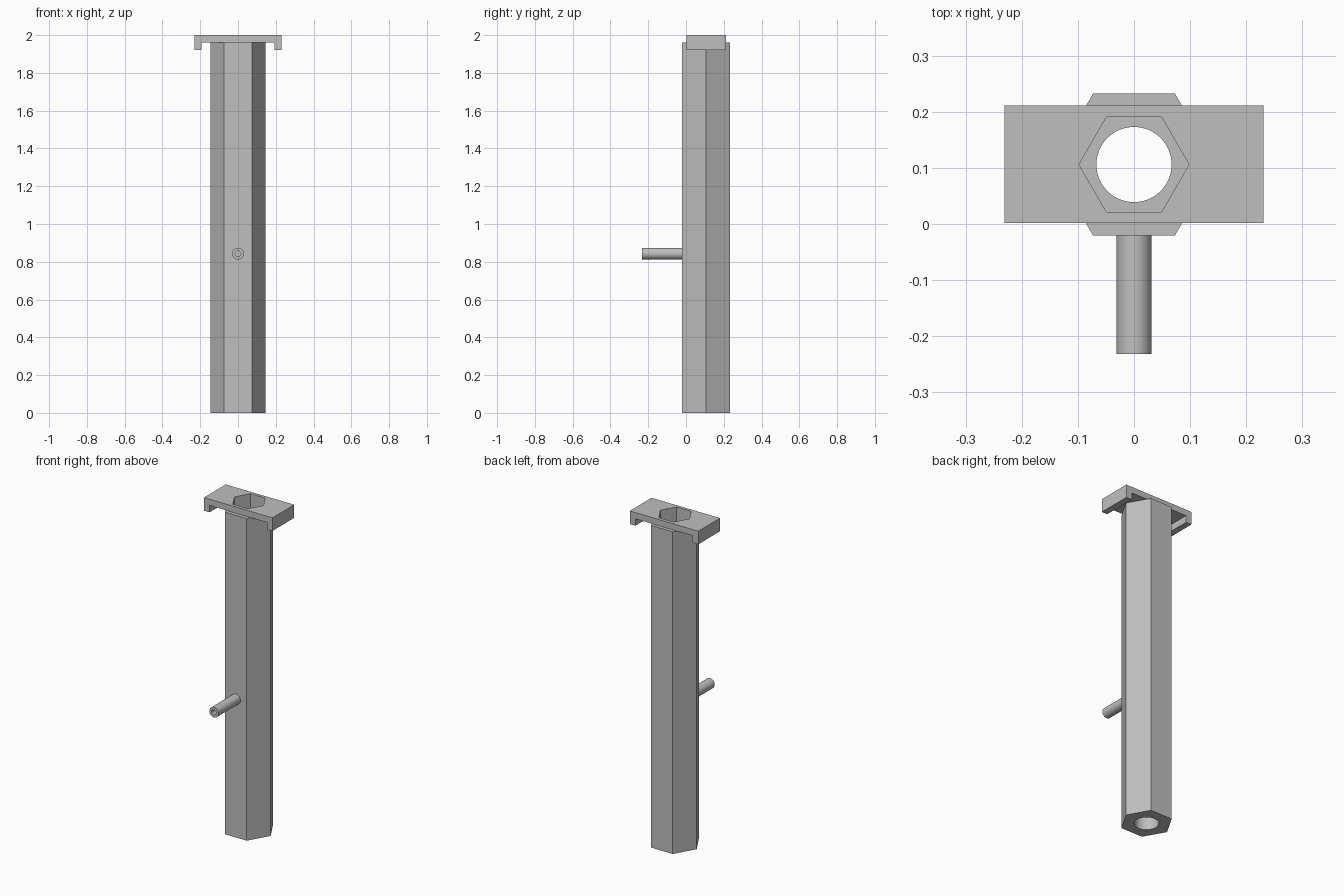
import bpy
import bmesh
from math import cos, sin, tau, radians
from mathutils import Vector

if "Cube" in bpy.data.objects:
    bpy.data.objects.remove(bpy.data.objects["Cube"])

grey = bpy.data.materials.new("plain grey")
grey.use_nodes = True
colour = (0.52, 0.52, 0.52, 1)
grey.diffuse_color = colour
grey.node_tree.nodes["Principled BSDF"].inputs["Base Color"].default_value = colour

CENTRE_Y = 0.106   # axis of the column
PEG_Z = 0.843      # axis of the side tube
CAP_Z = 1.962      # top of column, underside of cap


def prism(name, points, extrusion):
    """Extrude a flat outline into a solid object."""
    bm = bmesh.new()
    face = bm.faces.new([bm.verts.new(p) for p in points])
    result = bmesh.ops.extrude_face_region(bm, geom=[face], use_keep_orig=True)
    verts = [g for g in result["geom"] if isinstance(g, bmesh.types.BMVert)]
    bmesh.ops.translate(bm, vec=Vector(extrusion), verts=verts)
    bmesh.ops.recalc_face_normals(bm, faces=bm.faces)
    mesh = bpy.data.meshes.new(name)
    bm.to_mesh(mesh)
    bm.free()
    mesh.materials.append(grey)
    obj = bpy.data.objects.new(name, mesh)
    bpy.context.collection.objects.link(obj)
    return obj


def upright(name, sides, radius, bottom, top):
    """Regular prism on the column axis, with a corner facing x."""
    ring = [(radius * cos(tau * i / sides),
             CENTRE_Y + radius * sin(tau * i / sides), bottom) for i in range(sides)]
    return prism(name, ring, (0, 0, top - bottom))


def sideways(name, radius, front, back):
    """Round rod along y at the height of the side tube."""
    ring = [(radius * cos(tau * i / 40), front,
             PEG_Z + radius * sin(tau * i / 40)) for i in range(40)]
    return prism(name, ring, (0, back - front, 0))


def activate(obj):
    bpy.ops.object.select_all(action="DESELECT")
    obj.select_set(True)
    bpy.context.view_layer.objects.active = obj


def cut(obj, cutter):
    mod = obj.modifiers.new("cut", "BOOLEAN")
    mod.operation = "DIFFERENCE"
    mod.solver = "EXACT"
    mod.object = cutter
    activate(obj)
    bpy.ops.object.modifier_apply(modifier=mod.name)


# Hexagonal column, and the side tube standing out of its front face
column = upright("column", 6, 0.146, 0, CAP_Z)
side_tube = sideways("side_tube", 0.031, -0.232, 0.0)

# Bracket cap with a lip hanging down at each end
half = [(0.231, CAP_Z + 0.038), (0.231, 1.92), (0.193, 1.92), (0.193, CAP_Z)]
outline = half + [(-x, z) for x, z in reversed(half)]
cap = prism("cap", [(x, 0.002, z) for x, z in outline], (0, 0.209, 0))

# Hexagonal bore from the top, round outlet at the foot, bore of the side tube
hex_bore = upright("hex_bore_cutter", 6, 0.098, 0.12, 2.1)
round_outlet = upright("round_outlet_cutter", 64, 0.067, -0.1, 0.3)
tube_bore = sideways("tube_bore_cutter", 0.015, -0.3, 0.08)

for cutter in (hex_bore, round_outlet, tube_bore):
    cut(column, cutter)
cut(side_tube, tube_bore)
cut(cap, hex_bore)

for cutter in (hex_bore, round_outlet, tube_bore):
    bpy.data.objects.remove(cutter)

for part in (column, side_tube, cap):
    activate(part)
    bpy.ops.object.shade_smooth_by_angle(angle=radians(30))
